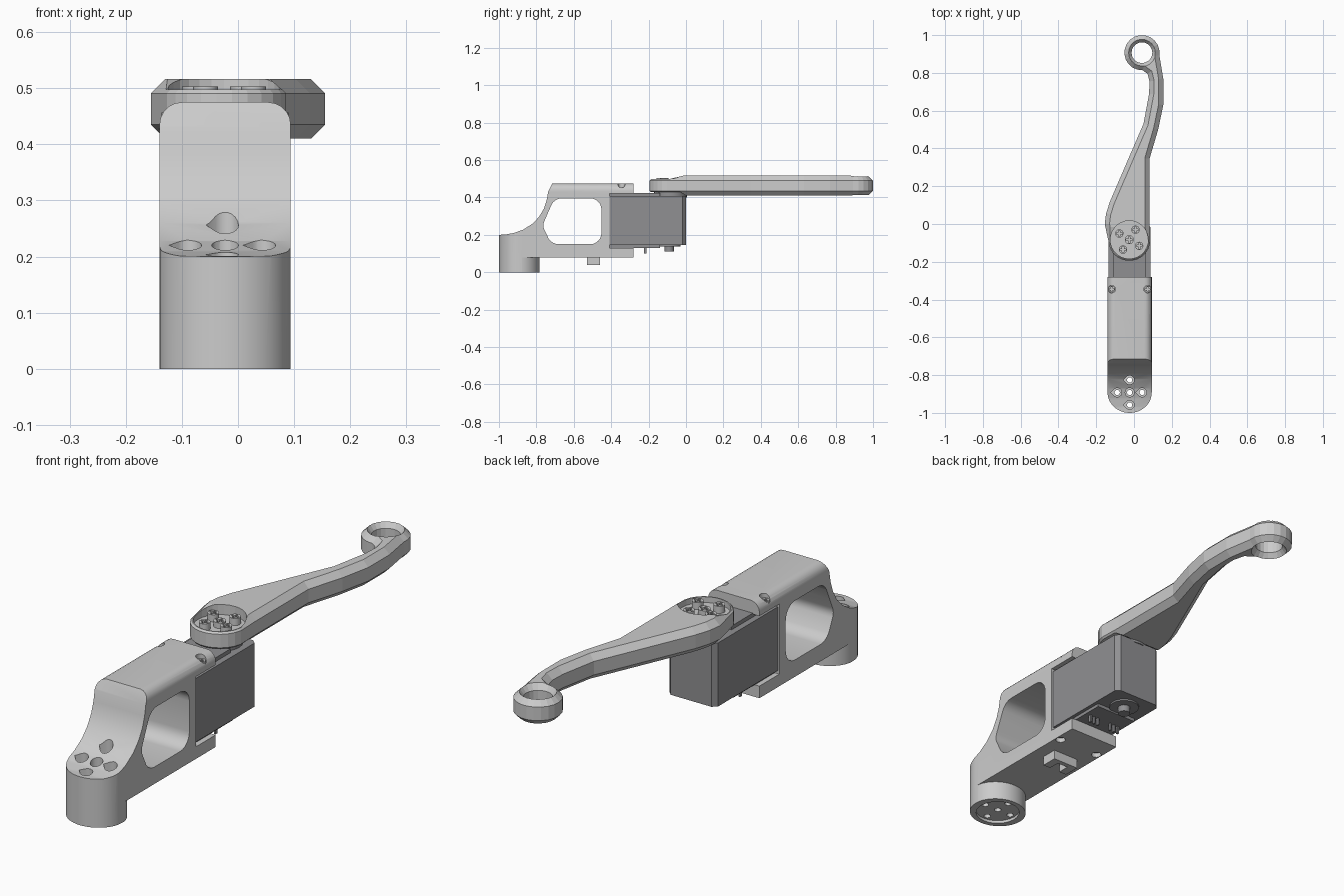
import bpy, bmesh
from math import cos, sin, pi, radians

if "Cube" in bpy.data.objects:
    bpy.data.objects.remove(bpy.data.objects["Cube"])

CX = -0.023  # centre line of bracket and servo
dark = bpy.data.materials.new("dark_grey")
dark.diffuse_color = (0.28, 0.28, 0.29, 1)
dark.use_nodes = True
dark.node_tree.nodes["Principled BSDF"].inputs["Base Color"].default_value = dark.diffuse_color


def prism(name, pts, lo, hi, axis='z', mat=None, edit=None):
    """Extrude a 2D outline along z (points x,y) or x (points y,z)."""
    bm = bmesh.new()
    co = (lambda p: (p[0], p[1], lo)) if axis == 'z' else (lambda p: (lo, p[0], p[1]))
    f = bm.faces.new([bm.verts.new(co(p)) for p in pts])
    new = bmesh.ops.extrude_face_region(bm, geom=[f])['geom']
    d = (0, 0, hi - lo) if axis == 'z' else (hi - lo, 0, 0)
    bmesh.ops.translate(bm, vec=d, verts=[g for g in new if isinstance(g, bmesh.types.BMVert)])
    bmesh.ops.recalc_face_normals(bm, faces=bm.faces)
    if edit:
        edit(bm)
    me = bpy.data.meshes.new(name)
    bm.to_mesh(me)
    bm.free()
    ob = bpy.data.objects.new(name, me)
    bpy.context.collection.objects.link(ob)
    if mat:
        me.materials.append(mat)
    return ob


def arc(cx, cy, rx, a0, a1, n, ry=None):
    ry = ry or rx
    return [(cx + rx * cos(radians(a0 + (a1 - a0) * i / n)),
             cy + ry * sin(radians(a0 + (a1 - a0) * i / n))) for i in range(n + 1)]


def circle(cx, cy, r, n=24):
    return arc(cx, cy, r, 0, 360, n)[:-1]


def rect(x0, x1, y0, y1):
    return [(x0, y0), (x1, y0), (x1, y1), (x0, y1)]


def boolean(ob, cutter, op='DIFFERENCE'):
    cutter.hide_render = True
    m = ob.modifiers.new("cut", 'BOOLEAN')
    m.operation, m.object, m.solver = op, cutter, 'EXACT'
    bpy.context.view_layer.objects.active = ob
    bpy.ops.object.modifier_apply(modifier=m.name)
    bpy.data.objects.remove(cutter)


def smooth(ob, deg=30):
    bpy.ops.object.select_all(action='DESELECT')
    ob.select_set(True)
    bpy.context.view_layer.objects.active = ob
    bpy.ops.object.shade_smooth_by_angle(angle=radians(deg))


def bevel_edges(test, offset, seg):
    def edit(bm):
        es = [e for e in bm.edges if test(*[v.co for v in e.verts])]
        bmesh.ops.bevel(bm, geom=es, offset=offset, segments=seg, profile=0.5, affect='EDGES')
    return edit


def screw(name, x, y, z0, z1, r=0.022, mat=None):
    """Screw head with a cross slot."""
    ob = prism(name, circle(x, y, r, 16), z0, z1, mat=mat)
    a, b = r * 0.7, r * 0.2
    for w, h in ((a, b), (b, a)):
        boolean(ob, prism("slot", rect(x - w, x + w, y - h, y + h), z1 - 0.009, z1 + 0.01))
    smooth(ob)


# bracket: side profile with the servo fork at the back
side = [(-1.01, 0), (-1.01, 0.2), (-0.97, 0.201), (-0.92, 0.21), (-0.87, 0.228), (-0.82, 0.26),
        (-0.785, 0.297), (-0.76, 0.34), (-0.745, 0.385), (-0.737, 0.43), (-0.715, 0.475),
        (-0.28, 0.475), (-0.28, 0.42), (-0.41, 0.42), (-0.41, 0.13), (-0.28, 0.13), (-0.28, 0)]
bracket = prism("bracket", side, CX - 0.117, CX + 0.117, 'x', edit=bevel_edges(
    lambda a, b: a.z > 0.474 and b.z > 0.474 and abs(a.x - b.x) < 1e-4, 0.04, 5))
FY = -0.892  # foot centre
plan = arc(CX, FY, 0.117, 180, 360, 24, 0.108) + [(0.2, FY + 0.01), (0.2, 0), (-0.25, 0), (-0.25, FY + 0.01)]
boolean(bracket, prism("plan", plan, -0.1, 0.6), 'INTERSECT')
# round off the back of the foot and lift the rest of the underside
under = arc(CX, FY, 0.118, 180, 0, 24, 0.108) + [(0.2, FY), (0.2, -0.1), (-0.25, -0.1), (-0.25, FY)]
boolean(bracket, prism("under", under, -0.1, 0.08))
# finger opening
opening = (arc(-0.665, 0.335, 0.06, 155, 90, 4) + arc(-0.512, 0.335, 0.06, 90, 0, 6)
           + arc(-0.512, 0.21, 0.06, 0, -90, 6) + arc(-0.68, 0.215, 0.065, 270, 215, 4)
           + arc(-0.715, 0.25, 0.048, 205, 155, 4))
boolean(bracket, prism("opening", opening, -0.3, 0.3, 'x'))
# foot: horn recess and counterbored teardrop screw holes
boolean(bracket, prism("recess", circle(CX, FY, 0.088), -0.1, 0.012))
for dx, dy in ((0, 0), (0.066, 0), (-0.066, 0), (0, 0.066), (0, -0.066)):
    x, y = CX + dx, FY + dy
    drop = circle(x, y, 0.024, 16)
    if dx or dy:
        drop = arc(x, y, 0.024, -135, 135, 14) + [(x - 0.034, y)]
    boolean(bracket, prism("bore", drop, 0.05, 0.6))
    boolean(bracket, prism("pilot", circle(x, y, 0.014, 12), -0.1, 0.1))
# fork screw seats, top and bottom
for x in (CX - 0.095, CX + 0.095):
    boolean(bracket, prism("seat", circle(x, -0.345, 0.02, 16), 0.447, 0.6))
    boolean(bracket, prism("seat", circle(x, -0.38, 0.02, 16), -0.1, 0.1))
smooth(bracket)
for i, x in enumerate((CX - 0.095, CX + 0.095)):
    screw(f"fork_screw_{i}", x, -0.345, 0.44, 0.457, 0.018)

# cable clip under the bracket
clip = prism("cable_clip", rect(CX - 0.06, CX + 0.06, -0.53, -0.46), 0.04, 0.09)
boolean(clip, prism("clip_slot", rect(CX - 0.025, CX + 0.025, -0.6, -0.48), 0, 0.078))

# servo body with chamfered upright edges, plates, pins and shafts
prism("servo", rect(-0.135, 0.088, -0.408, 0), 0.145, 0.408, mat=dark, edit=bevel_edges(
    lambda a, b: abs(a.z - b.z) > 0.1 and a.y > -0.1, 0.018, 1))
prism("servo_bottom_plate", rect(-0.12, 0.073, -0.408, -0.14), 0.131, 0.146, mat=dark)
prism("servo_top_plate", rect(-0.11, 0.063, -0.408, -0.14), 0.407, 0.424, mat=dark)
for i in range(3):
    for j, x in enumerate((-0.075, 0.03)):
        px = x + (i - 1) * 0.02
        prism(f"connector_pin_{j}_{i}", rect(px - 0.004, px + 0.004, -0.224, -0.212), 0.1, 0.14, mat=dark)
smooth(prism("rear_shaft", circle(CX, -0.09, 0.025, 16), 0.11, 0.15, mat=dark))
smooth(prism("rear_flange", circle(CX, -0.09, 0.06), 0.138, 0.15, mat=dark))

# servo horn under the lever
HX, HY = -0.025, -0.083
smooth(prism("servo_horn", circle(HX, HY, 0.088), 0.4, 0.432, mat=dark))

# lever: chamfered flat outline from hub to ring
RX, RY, RR = 0.042, 0.907, 0.093
outline = (arc(HX, HY, 0.112, 205, 350, 10) + [(0.082, 0), (0.082, 0.345), (0.128, 0.5), (0.155, 0.63),
           (0.155, 0.77)] + arc(RX, RY, RR, -8, 272, 16)
           + [(0.072, 0.795), (0.082, 0.755), (0.08, 0.69), (0.05, 0.53), (-0.03, 0.345),
              (-0.127, 0.12), (-0.148, 0.055), (-0.155, 0)])
lever = prism("lever", outline, 0.41, 0.516, edit=bevel_edges(
    lambda a, b: abs(a.z - b.z) < 1e-4, 0.025, 1))
boolean(lever, prism("hub_top", [(-0.3, 0.498), (-0.09, 0.498), (0.0, 0.52), (0.0, 0.6), (-0.3, 0.6)], -0.3, 0.3, 'x'))
boolean(lever, prism("hub_under", [(-0.3, 0.3), (0.0, 0.3), (0.0, 0.41), (-0.03, 0.428), (-0.3, 0.428)], -0.3, 0.3, 'x'))
boolean(lever, prism("hub_pocket", circle(HX, HY, 0.1, 28), 0.474, 0.6))
# ring hole with countersinks on both faces
boolean(lever, prism("ring_hole", circle(RX, RY, 0.055, 20), 0.3, 0.6))


def cone(z, r1, r2, depth):
    bpy.ops.mesh.primitive_cone_add(vertices=20, radius1=r1, radius2=r2, depth=depth, location=(RX, RY, z))
    return bpy.context.object


boolean(lever, cone(0.505, 0.05, 0.08, 0.04))
boolean(lever, cone(0.421, 0.08, 0.05, 0.04))

# hub screws
screw("hub_screw_centre", HX, HY, 0.465, 0.497, 0.024)
for i in range(4):
    a = radians(58 + 90 * i)
    screw(f"hub_screw_{i}", HX + 0.062 * cos(a), HY + 0.062 * sin(a), 0.465, 0.503)
